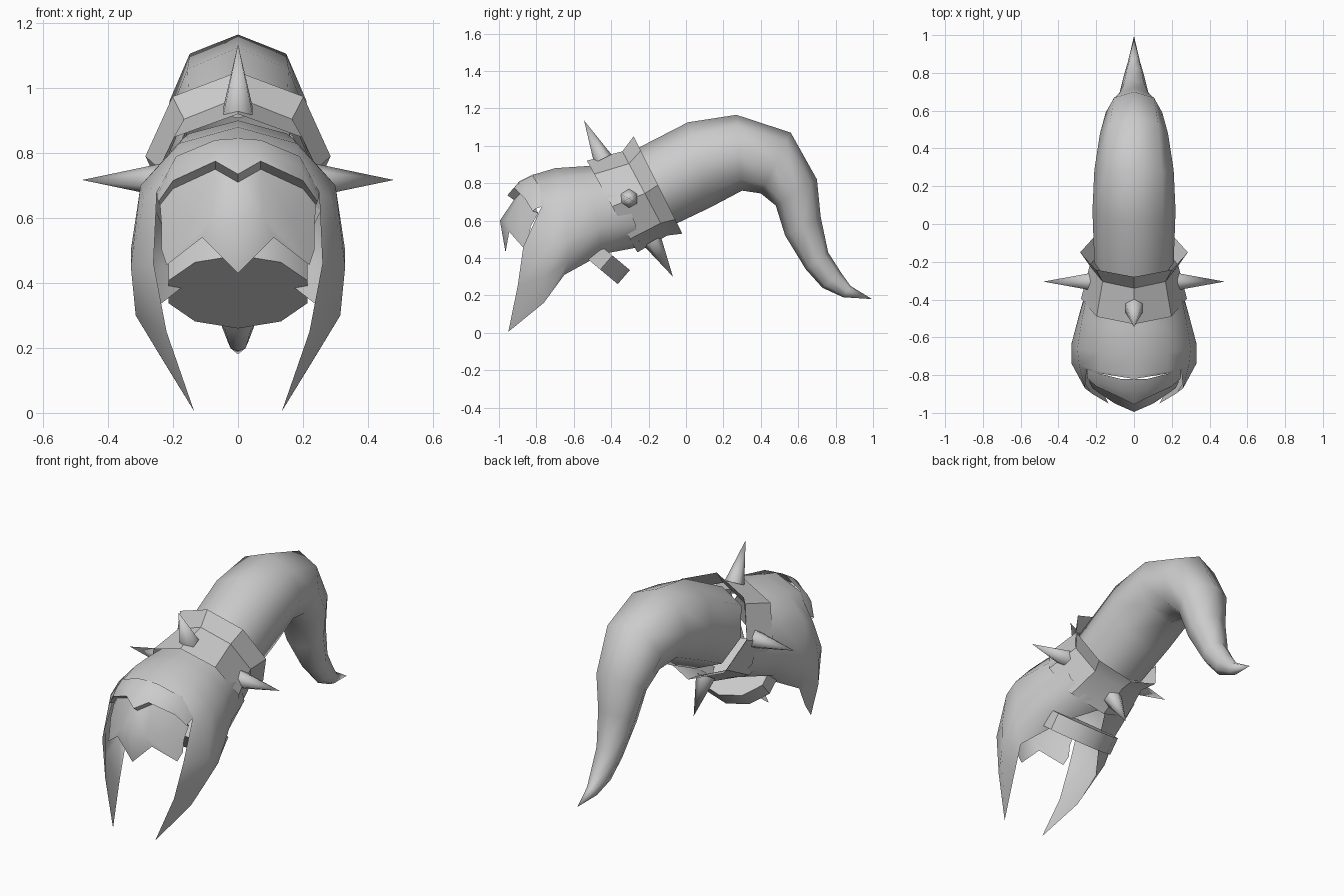
import bpy, bmesh, math
from mathutils import Vector

if "Cube" in bpy.data.objects:
    bpy.data.objects.remove(bpy.data.objects["Cube"])

mat = bpy.data.materials.new("plain_grey")
mat.diffuse_color = (0.6, 0.6, 0.6, 1)
mat.use_nodes = True
mat.node_tree.nodes["Principled BSDF"].inputs["Base Color"].default_value = mat.diffuse_color


def finish(name, bm, angle=50):
    bmesh.ops.remove_doubles(bm, verts=bm.verts, dist=0.0005)
    bmesh.ops.recalc_face_normals(bm, faces=bm.faces)
    me = bpy.data.meshes.new(name)
    bm.to_mesh(me)
    bm.free()
    ob = bpy.data.objects.new(name, me)
    bpy.context.collection.objects.link(ob)
    me.materials.append(mat)
    bpy.ops.object.select_all(action='DESELECT')
    ob.select_set(True)
    bpy.context.view_layer.objects.active = ob
    bpy.ops.object.shade_smooth_by_angle(angle=math.radians(angle))
    return ob


def loft(name, rings, sides=8, tip=None, caps=False, angle=50):
    """Tube through tilted ellipses: (top y, top z, bottom y, bottom z, half width)."""
    bm = bmesh.new()
    rows = []
    for ty, tz, by, bz, w in rings:
        c = Vector((0, (ty + by) / 2, (tz + bz) / 2))
        up = Vector((0, ty, tz)) - c
        rows.append([bm.verts.new(c + up * math.cos(a) + Vector((w * math.sin(a), 0, 0)))
                     for a in (2 * math.pi * i / sides for i in range(sides))])
    for r, s in zip(rows, rows[1:]):
        for i in range(sides):
            j = (i + 1) % sides
            bm.faces.new((r[i], r[j], s[j], s[i]))
    if tip:
        t = bm.verts.new(tip)
        for i in range(sides):
            bm.faces.new((rows[-1][i], rows[-1][(i + 1) % sides], t))
    if caps:
        bm.faces.new(rows[0])
        bm.faces.new(rows[-1])
    return finish(name, bm, angle)


def half_sheet(name, rows, angle=50):
    """Sheet through rows of points, mirrored across x = 0."""
    bm = bmesh.new()
    for side in (1, -1):
        grid = [[bm.verts.new((x * side, y, z)) for x, y, z in row] for row in rows]
        for r, s in zip(grid, grid[1:]):
            for i in range(len(r) - 1):
                bm.faces.new((r[i], r[i + 1], s[i + 1], s[i]))
    return finish(name, bm, angle)


def spike(name, base, tip, radius=0.052):
    base, tip = Vector(base), Vector(tip)
    axis = tip - base
    bm = bmesh.new()
    bmesh.ops.create_cone(bm, cap_ends=True, segments=6, radius1=radius, radius2=0,
                          depth=axis.length)
    rot = axis.to_track_quat('Z', 'Y')
    for v in bm.verts:
        v.co = rot @ v.co + (base + tip) / 2
    finish(name, bm, 65)


# Long curling tail of hair
loft("tail", [
    (-.33, .95, -.08, .57, .21),
    (.01, 1.125, .13, .67, .22),
    (.27, 1.165, .30, .76, .21),
    (.56, 1.07, .40, .745, .18),
    (.70, .82, .48, .68, .15),
    (.72, .62, .53, .52, .11),
    (.76, .43, .64, .34, .075),
    (.83, .32, .73, .24, .055),
    (.88, .25, .84, .19, .032)], tip=(0, .995, .18), angle=60)

# Flared collar around the root of the tail
loft("collar", [
    (-.53, .92, -.26, .43, .28),
    (-.34, .97, -.10, .52, .235),
    (-.28, 1.05, -.02, .53, .285)], angle=25)

# Four spikes on the collar
spike("top_spike", (0, -.445, .93), (0, -.545, 1.135))
spike("bottom_spike", (0, -.18, .49), (0, -.07, .30))
for side, label in ((1, "right"), (-1, "left")):
    spike(label + "_spike", (.23 * side, -.305, .717), (.48 * side, -.305, .717))

# Head shell running forward into the two pointed side locks
half_sheet("head_shell", [
    [(0, -.42, .90), (.15, -.40, .86), (.24, -.33, .74),
     (.23, -.27, .58), (.13, -.25, .49), (0, -.24, .46)],
    [(0, -.55, .89), (.17, -.55, .845), (.275, -.50, .72),
     (.285, -.46, .56), (.24, -.46, .45), (.13, -.45, .42)],
    [(0, -.70, .88), (.18, -.68, .83), (.30, -.66, .70),
     (.33, -.63, .50), (.315, -.63, .38), (.27, -.65, .31)],
    [(0, -.80, .85), (.18, -.78, .795), (.29, -.75, .66),
     (.33, -.74, .45), (.315, -.76, .30), (.23, -.76, .16)],
    [(0, -.82, .845), (.19, -.79, .79), (.25, -.77, .68),
     (.26, -.87, .46), (.22, -.90, .25), (.135, -.95, .005)]], 60)

# Brow hair with an undercut edge
half_sheet("brow_hair", [
    [(0, -.82, .845), (.07, -.82, .84), (.19, -.79, .79), (.25, -.75, .68)],
    [(0, -.89, .81), (.07, -.88, .81), (.19, -.84, .76), (.25, -.80, .665)],
    [(0, -.955, .735), (.07, -.92, .775), (.20, -.86, .715), (.245, -.82, .65)],
    [(0, -.92, .71), (.07, -.88, .75), (.20, -.82, .69), (.24, -.79, .64)]], 40)

# Beak-shaped fringe with jagged lower points
half_sheet("fringe", [
    [(0, -.92, .71), (.07, -.88, .75), (.20, -.82, .69), (.24, -.79, .64)],
    [(0, -.995, .60), (.08, -.96, .60), (.17, -.88, .585), (.235, -.83, .57)],
    [(0, -.965, .43), (.11, -.945, .54), (.22, -.87, .455), (.235, -.84, .50)]], 60)

# Slanted disc closing the nape
loft("nape_disc", [
    (-.635, .485, -.365, .26, .225),
    (-.57, .56, -.30, .335, .225)], sides=10, caps=True, angle=40)
